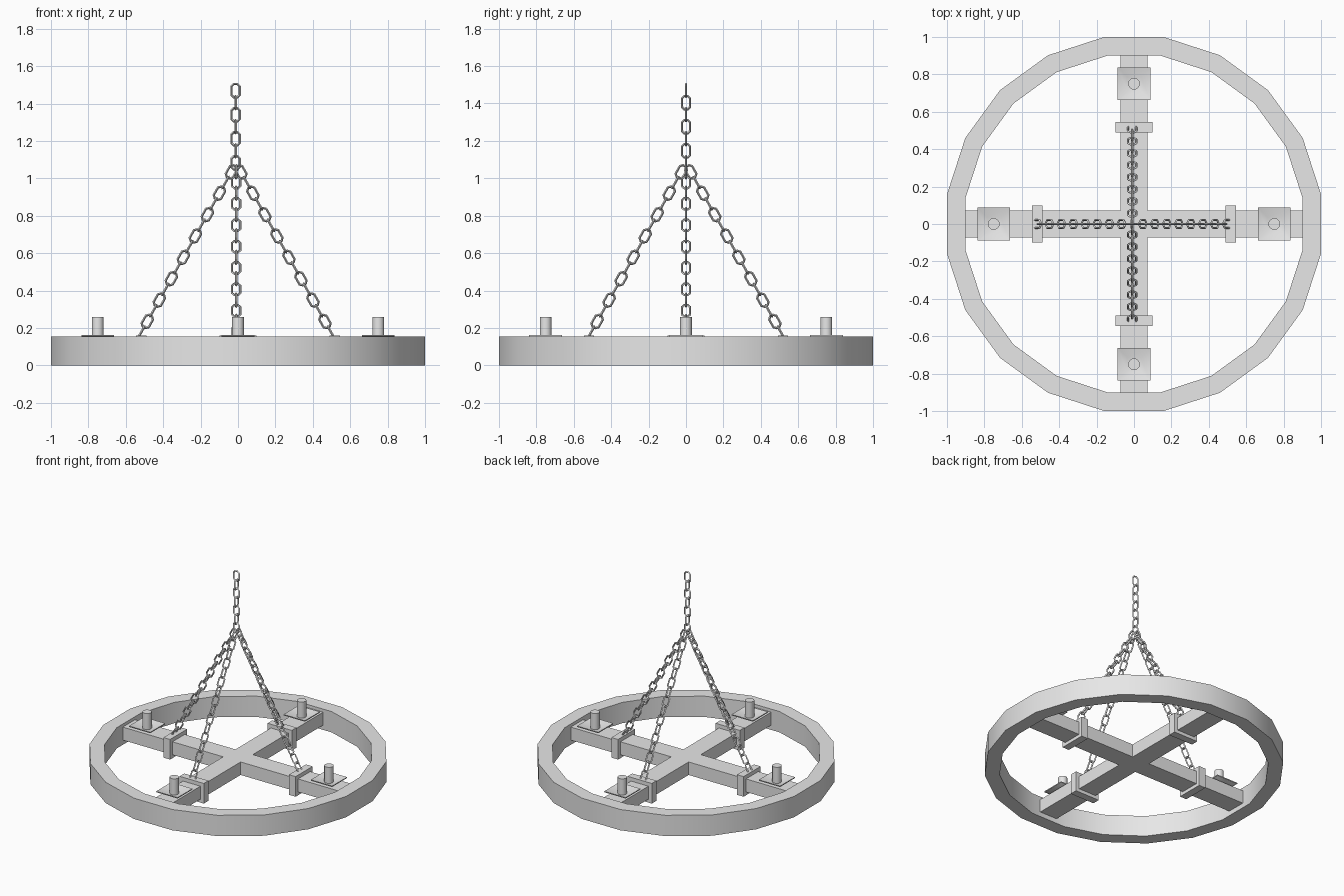
import bpy
import bmesh
from math import pi, cos, sin, radians
from mathutils import Matrix, Vector

cube = bpy.data.objects.get("Cube")
if cube:
    bpy.data.objects.remove(cube, do_unlink=True)

GREY = (0.8, 0.8, 0.8, 1)
grey = bpy.data.materials.new("plain_grey")
grey.use_nodes = True
grey.diffuse_color = GREY
grey.node_tree.nodes["Principled BSDF"].inputs["Base Color"].default_value = GREY


def finish(name, bm, smooth=None):
    bmesh.ops.recalc_face_normals(bm, faces=bm.faces[:])
    mesh = bpy.data.meshes.new(name)
    bm.to_mesh(mesh)
    bm.free()
    mesh.materials.append(grey)
    obj = bpy.data.objects.new(name, mesh)
    bpy.context.collection.objects.link(obj)
    if smooth:
        bpy.ops.object.select_all(action='DESELECT')
        obj.select_set(True)
        bpy.context.view_layer.objects.active = obj
        bpy.ops.object.shade_smooth_by_angle(angle=radians(smooth))
    return obj


def lathe(name, profile, sides, centre=(0, 0), closed=False, smooth=None):
    """Turn (flat-side distance, z) points into rings; open profiles get end caps."""
    bm = bmesh.new()
    rings = []
    for apothem, z in profile:
        r = apothem / cos(pi / sides)
        turns = [2 * pi * (k + 0.5) / sides for k in range(sides)]
        rings.append([bm.verts.new((centre[0] + r * cos(a), centre[1] + r * sin(a), z))
                      for a in turns])
    pairs = list(zip(rings, rings[1:]))
    if closed:
        pairs.append((rings[-1], rings[0]))
    else:
        bm.faces.new(rings[0])
        bm.faces.new(rings[-1])
    for low, high in pairs:
        for k in range(sides):
            n = (k + 1) % sides
            bm.faces.new((low[k], low[n], high[n], high[k]))
    return finish(name, bm, smooth)


def box(name, centre, size):
    bm = bmesh.new()
    bmesh.ops.create_cube(bm, size=1, matrix=Matrix.Translation(centre) @ Matrix.Diagonal((*size, 1)))
    return finish(name, bm)


def add_link(bm, matrix):
    """Stretched eight-sided link lying in the local xz plane."""
    major, wire, stretch = 0.0235, 0.0065, 0.014
    rings = []
    for k in range(8):
        a = 2 * pi * (k + 0.5) / 8
        shift = stretch if sin(a) > 0 else -stretch
        ring = []
        for j in range(4):
            b = pi / 2 * j
            r = major + wire * cos(b)
            ring.append(bm.verts.new(matrix @ Vector((r * cos(a), wire * sin(b), r * sin(a) + shift))))
        rings.append(ring)
    for k in range(8):
        p, q = rings[k], rings[(k + 1) % 8]
        for j in range(4):
            n = (j + 1) % 4
            bm.faces.new((p[j], p[n], q[n], q[j]))


def chain(name, start, end, count, heading=0, first_turn=0):
    """Links from start to end, each a quarter turn from the last."""
    start, end = Vector(start), Vector(end)
    up = (end - start).normalized()
    side = Vector((-sin(heading), cos(heading), 0))
    across = side.cross(up)
    frame = Matrix((across, side, up)).transposed().to_4x4()
    bm = bmesh.new()
    for i in range(count):
        place = Matrix.Translation(start.lerp(end, i / (count - 1)))
        add_link(bm, place @ frame @ Matrix.Rotation(pi / 2 * ((i + first_turn) % 2), 4, 'Z'))
    finish(name, bm)


# Outer hoop
lathe("hoop", [(0.9, 0), (1, 0), (1, 0.155), (0.9, 0.155)], 20, closed=True, smooth=30)

# Crossed beams in one piece
bm = bmesh.new()
half, reach = 0.072, 0.902
outline = []
for q in range(4):
    turn = Matrix.Rotation(q * pi / 2, 3, 'Z')
    for x, y in ((reach, -half), (reach, half), (half, half)):
        outline.append(bm.verts.new(turn @ Vector((x, y, 0.035))))
base = bm.faces.new(outline)
top = bmesh.ops.extrude_face_region(bm, geom=[base])["geom"]
bmesh.ops.translate(bm, vec=(0, 0, 0.097),
                    verts=[v for v in top if isinstance(v, bmesh.types.BMVert)])
finish("cross_beams", bm)

# Clamp, drip tray, candle and hanging chain on every arm
for q, arm in enumerate(("left", "back", "right", "front")):
    heading = q * pi / 2
    c, s = round(cos(heading)), round(sin(heading))
    box(arm + "_clamp", (0.518 * c, 0.518 * s, 0.085),
        (0.055 if c else 0.2, 0.055 if s else 0.2, 0.15))
    seat = (0.75 * c, 0.75 * s)
    lathe(arm + "_drip_tray",
          [(0.035, 0.13), (0.088, 0.156), (0.088, 0.163), (0.035, 0.14)], 4, seat, smooth=50)
    lathe(arm + "_candle", [(0.031, 0.135), (0.031, 0.26)], 16, seat, smooth=30)
    chain(arm + "_chain", (0.507 * c - 0.01, 0.507 * s, 0.178),
          (0.025 * c - 0.01, 0.025 * s, 1.035), 16, heading, first_turn=1)

# Upright chain to the ceiling
chain("top_chain", (-0.013, 0, 1.083), (-0.013, 0, 1.469), 7)
